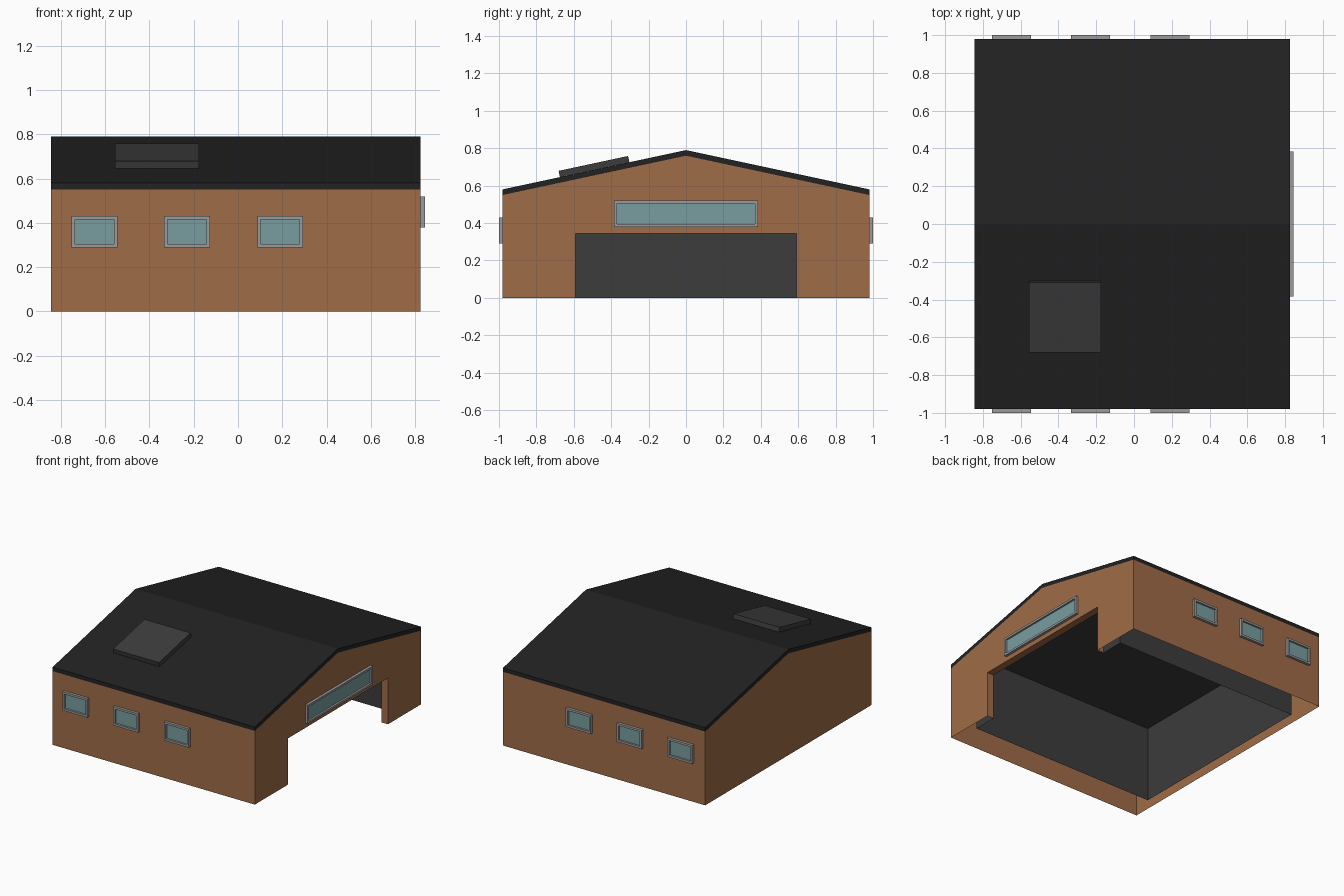
import bpy, bmesh
from mathutils import Matrix, Vector
from math import pi, atan

if "Cube" in bpy.data.objects:
    bpy.data.objects.remove(bpy.data.objects["Cube"])

X0, X1, Y = -0.845, 0.825, 0.98          # outer walls
EAVE, RIDGE, SLAB = 0.55, 0.76, 0.03     # roof underside heights and thickness
DY, DZ = 0.59, 0.345                     # door half width and height
IX, IY, IZ = 0.77, 0.77, 0.57            # inner room half sizes and height
SLOPE = (RIDGE - EAVE) / Y


def material(name, rgb):
    m = bpy.data.materials.new(name)
    m.diffuse_color = (*rgb, 1)
    m.use_nodes = True
    m.node_tree.nodes["Principled BSDF"].inputs["Base Color"].default_value = m.diffuse_color
    return m


BRICK = material("brick", (0.35, 0.15, 0.065))
ROOF = material("roof_black", (0.016, 0.016, 0.016))
DARK = material("dark_grey", (0.045, 0.045, 0.045))
FRAME = material("frame_grey", (0.33, 0.33, 0.33))
GLASS = material("glass_teal", (0.19, 0.34, 0.35))


def finish(name, bm, *mats):
    me = bpy.data.meshes.new(name)
    bm.to_mesh(me)
    bm.free()
    for m in mats:
        me.materials.append(m)
    ob = bpy.data.objects.new(name, me)
    bpy.context.collection.objects.link(ob)
    return ob


def face(bm, x, profile):
    return bm.faces.new([bm.verts.new((x, y, z)) for y, z in profile])


def strip(bm, xa, xb, profile):
    # open sheet swept along x from a y-z polyline
    a = [bm.verts.new((xa, y, z)) for y, z in profile]
    b = [bm.verts.new((xb, y, z)) for y, z in profile]
    for i in range(len(profile) - 1):
        bm.faces.new((a[i], a[i + 1], b[i + 1], b[i]))


def clean(bm):
    bmesh.ops.remove_doubles(bm, verts=bm.verts, dist=1e-5)
    bmesh.ops.recalc_face_normals(bm, faces=bm.faces)


door = [(DY, 0), (DY, DZ), (-DY, DZ), (-DY, 0)]

# outer walls, open below, with the door notch and its jambs
bm = bmesh.new()
gable = [(-Y, 0), (-Y, EAVE), (0, RIDGE), (Y, EAVE), (Y, 0)]
face(bm, X0, gable)
face(bm, X1, gable + door)
for side in (gable[:2], gable[3:]):
    strip(bm, X0, X1, side)
strip(bm, IX, X1, door)
clean(bm)
finish("walls", bm, BRICK)

# inner room, open below
bm = bmesh.new()
room = [(-IY, 0), (-IY, IZ), (IY, IZ), (IY, 0)]
face(bm, -IX, room)
face(bm, IX, room + door)
strip(bm, -IX, IX, room)
clean(bm)
finish("inner_room", bm, DARK)

# pitched roof slab
bm = bmesh.new()
low = [(-Y, EAVE), (0, RIDGE), (Y, EAVE)]
loop = low + [(y, z + SLAB) for y, z in reversed(low)]
face(bm, X0, loop)
face(bm, X1, loop)
strip(bm, X0, X1, loop + loop[:1])
clean(bm)
finish("roof", bm, ROOF)

# tilted hatch lying on the front roof slope
bm = bmesh.new()
bmesh.ops.create_cube(bm, size=1, matrix=Matrix.Diagonal((0.38, 0.38, 0.034, 1)))
hatch = finish("roof_hatch", bm, DARK)
hatch.rotation_euler.x = atan(SLOPE)
hatch.location = (-0.365, -0.492, RIDGE + SLAB - 0.489 * SLOPE + 0.017)


def window(name, w, h, loc, turn):
    # box facing -y, its front inset and pushed back to form the glass
    bm = bmesh.new()
    bmesh.ops.create_cube(bm, size=1, matrix=Matrix.Translation((0, -0.01, 0))
                          @ Matrix.Diagonal((w, 0.02, h, 1)))
    front = min(bm.faces, key=lambda f: f.calc_center_median().y)
    bmesh.ops.inset_region(bm, faces=[front], thickness=0.022)
    ring = bmesh.ops.extrude_face_region(bm, geom=[front])["geom"]
    bmesh.ops.delete(bm, geom=[front], context="FACES_ONLY")
    pane = next(g for g in ring if isinstance(g, bmesh.types.BMFace))
    bmesh.ops.translate(bm, verts=list(pane.verts), vec=Vector((0, 0.014, 0)))
    pane.material_index = 1
    bmesh.ops.recalc_face_normals(bm, faces=bm.faces)
    ob = finish(name, bm, FRAME, GLASS)
    ob.location = loc
    ob.rotation_euler.z = turn


# three windows on each long side, one wide one above the door
for i, x in enumerate((-0.648, -0.23, 0.19)):
    window(f"front_window_{i + 1}", 0.206, 0.14, (x, -Y, 0.36), 0)
    window(f"back_window_{i + 1}", 0.206, 0.14, (x, Y, 0.36), pi)
window("gable_window", 0.77, 0.14, (X1, 0, 0.45), pi / 2)
